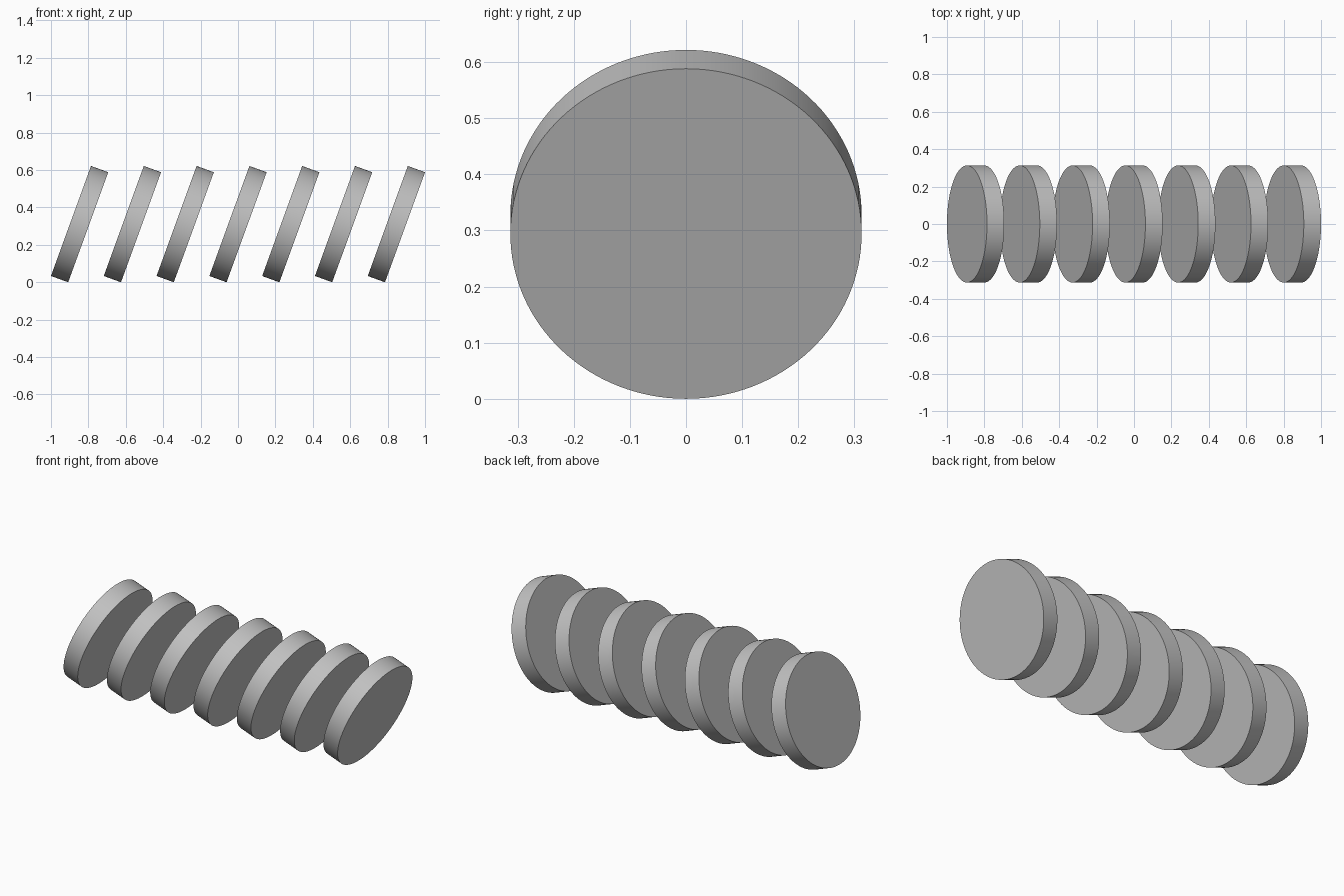
import bpy
import math

cube = bpy.data.objects.get("Cube")
if cube:
    bpy.data.objects.remove(cube, do_unlink=True)

COUNT = 7
RADIUS = 0.313
THICKNESS = 0.098
TILT = math.radians(20)

# Extents of one leaning disc
width = 2 * RADIUS * math.sin(TILT) + THICKNESS * math.cos(TILT)
height = 2 * RADIUS * math.cos(TILT) + THICKNESS * math.sin(TILT)
spacing = (2 - width) / (COUNT - 1)

# Plain grey finish
grey = bpy.data.materials.new("light_grey")
grey.use_nodes = True
colour = (0.53, 0.53, 0.53, 1)
grey.diffuse_color = colour
grey.node_tree.nodes["Principled BSDF"].inputs["Base Color"].default_value = colour

# Row of leaning discs
for i in range(COUNT):
    x = (i - (COUNT - 1) / 2) * spacing
    bpy.ops.mesh.primitive_cylinder_add(
        vertices=128, radius=RADIUS, depth=THICKNESS,
        location=(x, 0, height / 2),
        rotation=(0, math.pi / 2 + TILT, 0))
    disc = bpy.context.object
    disc.name = f"leaning_disc_{i + 1}"
    disc.data.materials.append(grey)
    bpy.ops.object.shade_smooth_by_angle(angle=math.radians(30))
